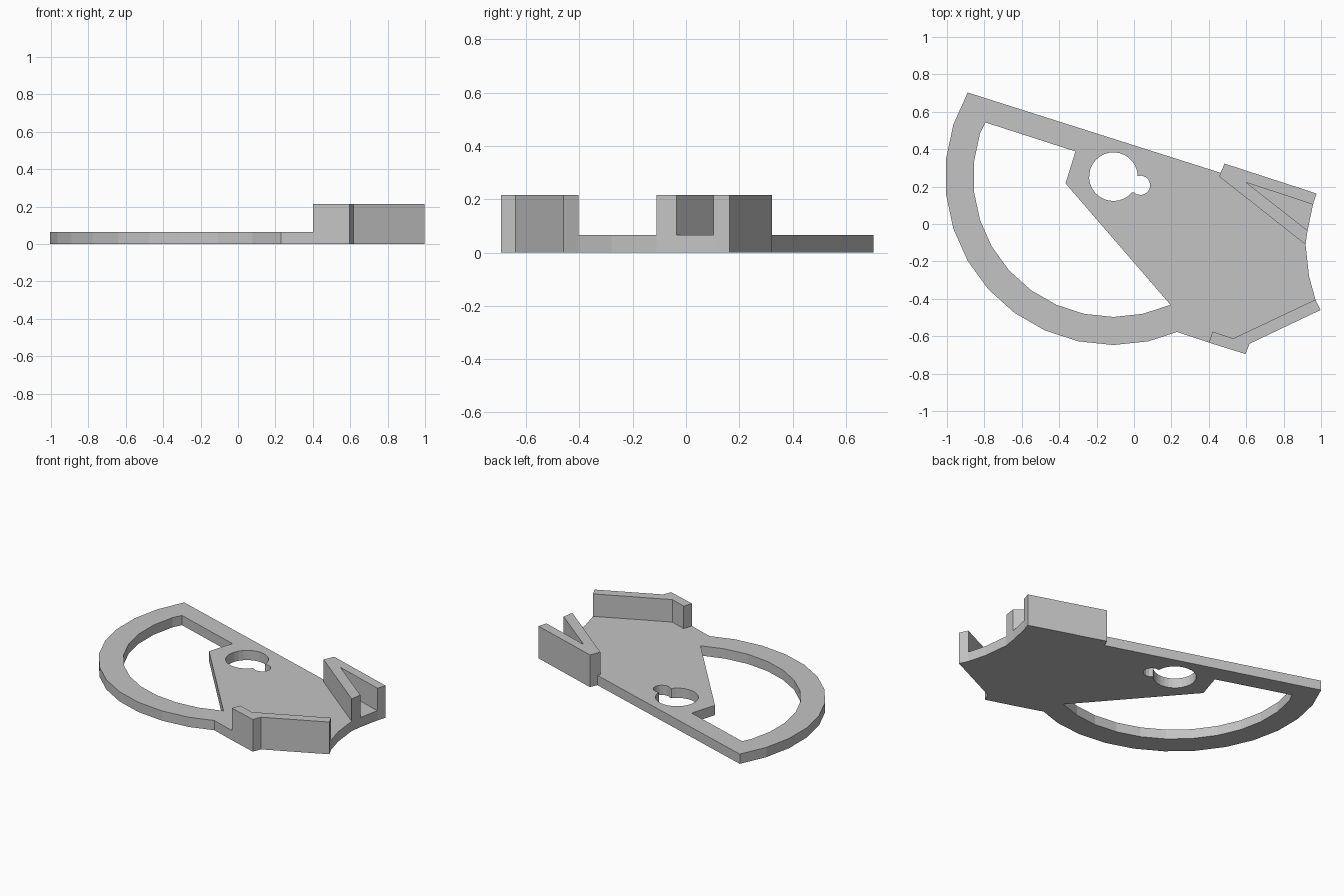
import bpy
import bmesh
from math import cos, sin, radians

cube = bpy.data.objects.get("Cube")
if cube:
    bpy.data.objects.remove(cube, do_unlink=True)

GREY = (0.55, 0.55, 0.55, 1)
grey = bpy.data.materials.new("plain grey")
grey.use_nodes = True
grey.diffuse_color = GREY
grey.node_tree.nodes["Principled BSDF"].inputs["Base Color"].default_value = GREY

PLATE_TOP = 0.065
WALL_TOP = 0.215
PIVOT = (-0.11, 0.253)


def arc(centre, radius, start, end, steps):
    """Points along an arc, angles in degrees."""
    angles = [radians(start + (end - start) * i / steps) for i in range(steps + 1)]
    return [(centre[0] + radius * cos(a), centre[1] + radius * sin(a)) for a in angles]


def extrude_outline(name, loops, bottom, top):
    """Fill an outline, with any holes, and raise it to a flat-sided solid."""
    bm = bmesh.new()
    edges = []
    for loop in loops:
        verts = [bm.verts.new((x, y, bottom)) for x, y in loop]
        for i, v in enumerate(verts):
            edges.append(bm.edges.new((v, verts[(i + 1) % len(verts)])))
    bmesh.ops.triangle_fill(bm, edges=edges, use_beauty=True, use_dissolve=False)
    raised = bmesh.ops.extrude_face_region(bm, geom=bm.faces[:], use_keep_orig=True)
    new_verts = [g for g in raised["geom"] if isinstance(g, bmesh.types.BMVert)]
    bmesh.ops.translate(bm, verts=new_verts, vec=(0, 0, top - bottom))
    bmesh.ops.recalc_face_normals(bm, faces=bm.faces[:])
    mesh = bpy.data.meshes.new(name)
    bm.to_mesh(mesh)
    bm.free()
    mesh.materials.append(grey)
    obj = bpy.data.objects.new(name, mesh)
    bpy.context.collection.objects.link(obj)
    return obj


# Shared outlines of the raised parts
notch_outer = [(0.455, 0.254), (0.484, 0.323), (0.976, 0.163), (0.957, 0.104)]
notch_inner = [(0.928, -0.035), (0.917, -0.11)]
rail_outer = [(0.97, -0.404), (0.997, -0.46), (0.618, -0.64), (0.596, -0.695), (0.40, -0.634)]

# Base plate: sector ring, straight back edge and concave end
rim = arc(PIVOT, 0.9, 282, 150, 11)
outline = ([(0.23, -0.577)] + rim + [(0.468, 0.272)] + notch_outer
           + notch_inner + [(0.936, -0.28)] + rail_outer)

# Large window inside the ring
window = arc(PIVOT, 0.75, 294, 162, 11) + [(-0.794, 0.543), (-0.313, 0.388), (-0.366, 0.217)]

# Pivot hole with its small side lobe
keyhole = arc(PIVOT, 0.13, 2, 320, 26) + arc((0.034, 0.207), 0.052, 226, 464, 10)

extrude_outline("base_plate", [outline, window, keyhole], 0, PLATE_TOP)

# Raised block with a V-shaped notch
extrude_outline("notched_block", [notch_outer + [(0.60, 0.222)] + notch_inner],
                PLATE_TOP, WALL_TOP)

# Raised bent rail on the front edge
extrude_outline("bent_rail", [rail_outer + [(0.42, -0.575), (0.53, -0.612)]],
                PLATE_TOP, WALL_TOP)
